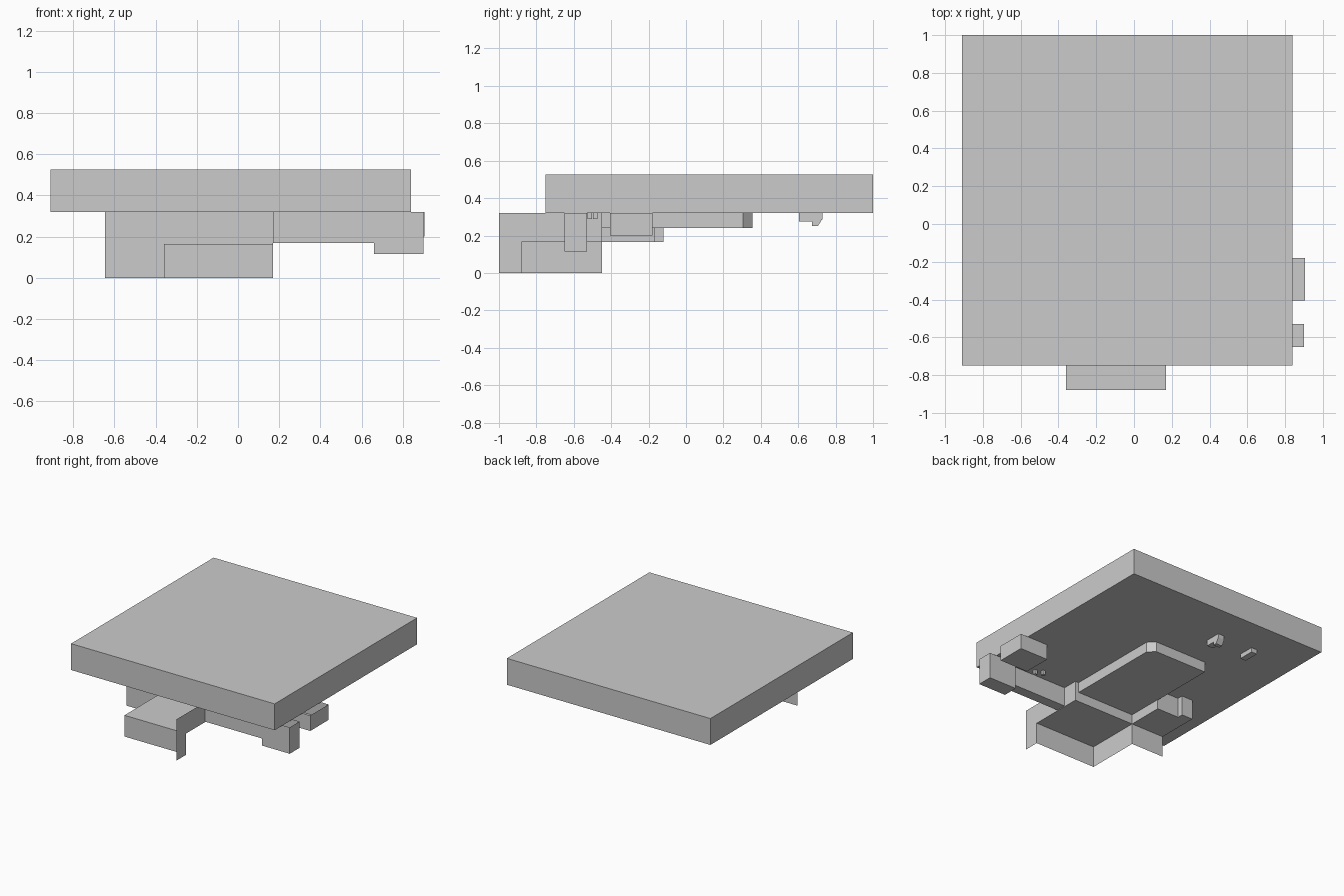
import bpy, bmesh
from mathutils import Vector

if "Cube" in bpy.data.objects:
    bpy.data.objects.remove(bpy.data.objects["Cube"])

TOP = 0.32    # underside of the slab
MID = 0.165   # level of the lower shelf


def finish(name, bm, recalc=True):
    if recalc:
        bmesh.ops.recalc_face_normals(bm, faces=bm.faces)
    mesh = bpy.data.meshes.new(name)
    bm.to_mesh(mesh)
    bm.free()
    obj = bpy.data.objects.new(name, mesh)
    bpy.context.collection.objects.link(obj)
    return obj


def prism(name, outline, z0, z1=TOP, cap=False):
    """Counter-clockwise XY outline with sides and floor; top meets the slab unless capped."""
    bm = bmesh.new()
    low = [bm.verts.new((x, y, z0)) for x, y in outline]
    high = [bm.verts.new((x, y, z1)) for x, y in outline]
    n = len(outline)
    bm.faces.new(low[::-1])
    for i in range(n):
        j = (i + 1) % n
        bm.faces.new((low[i], low[j], high[j], high[i]))
    if cap:
        bm.faces.new(high)
    return finish(name, bm, False)


def box(name, x0, x1, y0, y1, z0, z1=TOP, cap=False):
    return prism(name, [(x0, y0), (x1, y0), (x1, y1), (x0, y1)], z0, z1, cap)


def sheet(name, points):
    bm = bmesh.new()
    bm.faces.new([bm.verts.new(p) for p in points])
    return finish(name, bm, False)


def wall(name, a, b, z0, z1):
    return sheet(name, [(*a, z0), (*b, z0), (*b, z1), (*a, z1)])


# Large top slab
box("slab", -0.91, 0.84, -0.75, 1.0, TOP, 0.525, cap=True)

# Shallow tray below, with chamfered back corner
prism("tray", [(-0.365, -0.45), (0.14, -0.45), (0.14, 0.305),
               (0.09, 0.355), (-0.365, 0.355)], 0.24)

# Stepped block on the left
prism("left_block", [(-0.645, -0.45), (-0.36, -0.45), (-0.36, -0.165),
                     (-0.55, -0.165), (-0.55, -0.12), (-0.645, -0.12)], MID)
wall("left_skirt", (-0.645, -0.45), (-0.36, -0.45), 0, MID)

# Front shelf with its thin skirts
sheet("front_shelf", [(-0.36, -0.88, MID), (0.17, -0.88, MID),
                      (0.17, -0.45, MID), (-0.36, -0.45, MID)])
wall("shelf_front_skirt", (-0.36, -0.88), (0.17, -0.88), 0, MID)
wall("shelf_side_skirt", (-0.36, -0.45), (-0.36, -0.88), 0, MID)
wall("shelf_back_wall", (0.17, -0.45), (-0.36, -0.45), MID, TOP)

# Thin L-shaped panel on the right of the shelf
sheet("side_panel", [(0.17, -1.0, 0), (0.17, -0.88, 0), (0.17, -0.88, MID),
                     (0.17, -0.45, MID), (0.17, -0.45, TOP), (0.17, -1.0, TOP)])

# Beam and end blocks on the right
box("beam", 0.17, 0.66, -0.65, -0.57, 0.17)
box("beam_end_block", 0.66, 0.9, -0.65, -0.53, 0.115)
box("right_block", 0.66, 0.905, -0.405, -0.18, 0.2)

# Two tiny pins behind the beam
for i, (x, y) in enumerate([(0.49, -0.515), (0.44, -0.485)]):
    box(f"pin_{i + 1}", x - 0.012, x + 0.012, y - 0.012, y + 0.012, 0.287)

# Small rear pad and rear hook
box("rear_pad", -0.535, -0.485, 0.605, 0.73, 0.285)
bm = bmesh.new()
profile = [(0.605, TOP), (0.605, 0.275), (0.675, 0.275), (0.675, 0.25),
           (0.705, 0.25), (0.73, 0.29), (0.73, TOP)]
face = bm.faces.new([bm.verts.new((-0.23, y, z)) for y, z in profile])
ext = bmesh.ops.extrude_face_region(bm, geom=[face])
bmesh.ops.translate(bm, vec=Vector((0.055, 0, 0)),
                    verts=[v for v in ext["geom"] if isinstance(v, bmesh.types.BMVert)])
finish("rear_hook", bm)
